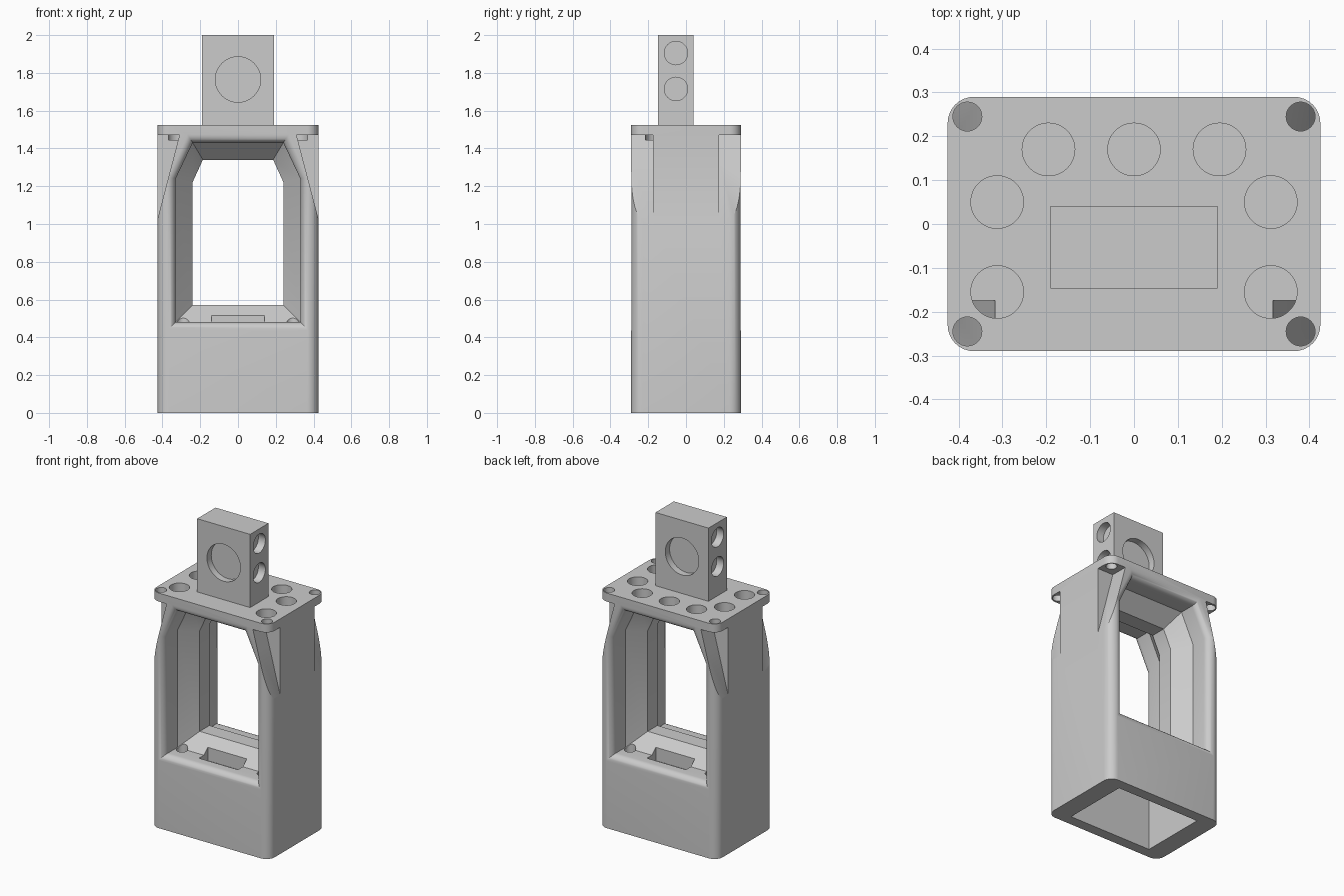
import bpy, bmesh, math
from mathutils import Vector

cube = bpy.data.objects.get("Cube")
if cube:
    bpy.data.objects.remove(cube, do_unlink=True)

grey = bpy.data.materials.new("light_grey")
grey.use_nodes = True
colour = (0.6, 0.6, 0.6, 1)
grey.diffuse_color = colour
grey.node_tree.nodes["Principled BSDF"].inputs["Base Color"].default_value = colour


def loft(name, rings):
    """Closed solid through a list of equal-length point rings."""
    bm = bmesh.new()
    loops = [[bm.verts.new(p) for p in ring] for ring in rings]
    n = len(loops[0])
    for a, b in zip(loops, loops[1:]):
        for i in range(n):
            j = (i + 1) % n
            bm.faces.new((a[i], a[j], b[j], b[i]))
    bm.faces.new(loops[0])
    bm.faces.new(loops[-1])
    bmesh.ops.recalc_face_normals(bm, faces=bm.faces)
    mesh = bpy.data.meshes.new(name)
    bm.to_mesh(mesh)
    bm.free()
    mesh.materials.append(grey)
    obj = bpy.data.objects.new(name, mesh)
    bpy.context.collection.objects.link(obj)
    return obj


def box(name, x0, x1, y0, y1, z0, z1):
    outline = [(x0, y0), (x1, y0), (x1, y1), (x0, y1)]
    return loft(name, [[(x, y, z) for x, y in outline] for z in (z0, z1)])


def rod(name, start, end, radius, sides=48):
    start, end = Vector(start), Vector(end)
    turn = (end - start).to_track_quat('Z', 'Y')
    ring = [turn @ Vector((radius * math.cos(math.tau * i / sides),
                           radius * math.sin(math.tau * i / sides), 0))
            for i in range(sides)]
    return loft(name, [[c + p for p in ring] for c in (start, end)])


def cut(target, cutters):
    bpy.context.view_layer.objects.active = target
    for c in cutters:
        mod = target.modifiers.new("cut", 'BOOLEAN')
        mod.operation = 'DIFFERENCE'
        mod.solver = 'EXACT'
        mod.object = c
        bpy.ops.object.modifier_apply(modifier=mod.name)
        bpy.data.objects.remove(c, do_unlink=True)


def smooth(obj):
    bpy.ops.object.select_all(action='DESELECT')
    obj.select_set(True)
    bpy.context.view_layer.objects.active = obj
    bpy.ops.object.shade_smooth_by_angle(angle=math.radians(30))


# Body: upright block with rounded vertical edges
W, D, H, R = 0.425, 0.29, 1.525, 0.06
outline = []
for q, (sx, sy) in enumerate([(1, 1), (-1, 1), (-1, -1), (1, -1)]):
    for i in range(9):
        a = math.pi / 2 * (q + i / 8)
        outline.append((sx * (W - R) + R * math.cos(a), sy * (D - R) + R * math.sin(a)))
body = loft("body", [[(x, y, z) for x, y in outline] for z in (0, H)])


# Window: rounded rim, straight wall, then a taper to a narrow middle web
def window_ring(y, d):
    half = [(0.33 + d, 0.48 - d), (0.33 + d, 1.24 + 0.2 * d), (0.24 + 0.6 * d, 1.43 + d)]
    return [(x, y, z) for x, z in half] + [(-x, y, z) for x, z in reversed(half)]


rim = 0.045
stations = [(0.05, -0.09), (0.15, 0)]
for i in range(9):
    a = math.pi / 2 * i / 8
    stations.append((D - rim + rim * math.sin(a), rim * (1 - math.cos(a))))
stations.append((0.4, rim))
path = [(-y, d) for y, d in reversed(stations)] + stations
cutters = [loft("window_cut", [window_ring(y, d) for y, d in path])]

# Hollow base
cutters.append(box("base_cut", -0.3, 0.3, -0.22, 0.22, -0.1, 0.38))

for sy in (-1, 1):
    # Sill slots and sill screw holes
    cutters.append(box("slot_cut", -0.14, 0.14, *sorted((sy * 0.2, sy * 0.11)), 0.43, 0.6))
    for sx in (-1, 1):
        cutters.append(rod("sill_hole", (sx * 0.29, sy * 0.16, 0.43),
                           (sx * 0.29, sy * 0.16, 0.6), 0.034, 32))
        # Sloped corner notches under the top flange
        wedge = [(0.31, 1.47), (0.6, 1.47), (0.6, 0.36), (0.348, 1.325)]
        cutters.append(loft("notch_cut", [[(sx * x, sy * y, z) for x, z in wedge]
                                          for y in (0.175, 0.4)]))
        # Flange screw holes
        cutters.append(rod("flange_hole", (sx * 0.38, sy * 0.245, 1.4),
                           (sx * 0.38, sy * 0.245, 1.6), 0.033, 32))

# Round pockets in the top
for x, y in [(-0.195, 0.17), (0, 0.17), (0.195, 0.17)] + \
        [(s * 0.312, y) for s in (-1, 1) for y in (0.05, -0.155)]:
    cutters.append(rod("top_pocket", (x, y, H - 0.08), (x, y, 1.6), 0.06))

cut(body, cutters)
smooth(body)

# Mounting block with blind holes on four sides
yc = -0.053
block = box("mounting_block", -0.19, 0.19, yc - 0.094, yc + 0.094, H, 2)
holes = []
for s in (-1, 1):
    holes.append(rod("face_hole", (0, yc + s * 0.05, 1.765), (0, yc + s * 0.2, 1.765), 0.12, 64))
    for z in (1.715, 1.905):
        holes.append(rod("side_hole", (s * 0.14, yc, z), (s * 0.3, yc, z), 0.062))
cut(block, holes)
smooth(block)
